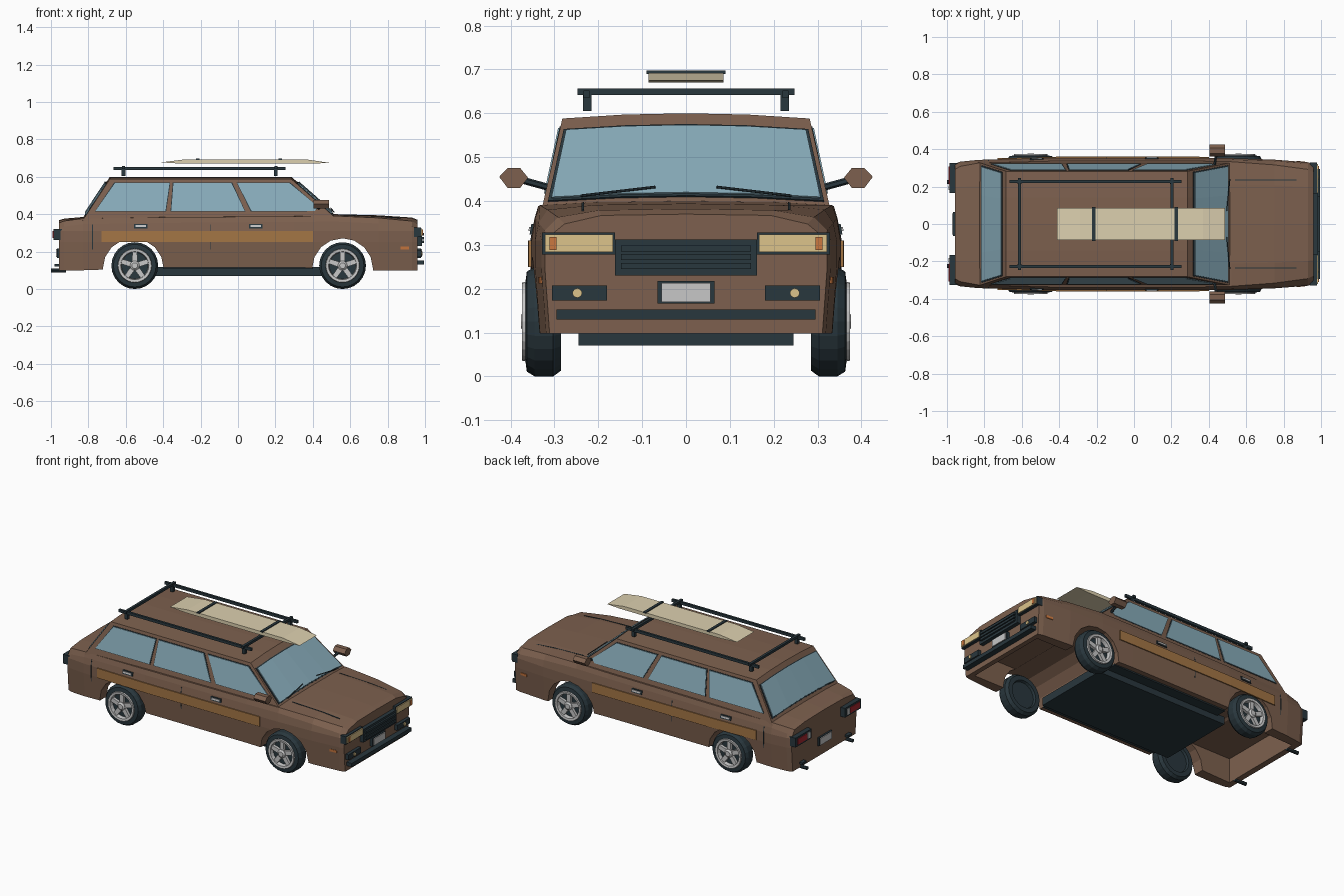
import bpy, bmesh, math
from mathutils import Vector, Matrix

if "Cube" in bpy.data.objects:
    bpy.data.objects.remove(bpy.data.objects["Cube"])


def material(name, r, g, b):
    m = bpy.data.materials.new(name)
    m.use_nodes = True
    m.diffuse_color = (r, g, b, 1)
    m.node_tree.nodes["Principled BSDF"].inputs["Base Color"].default_value = (r, g, b, 1)
    return m


BROWN = material("brown paint", 0.205, 0.118, 0.077)
GLASS = material("blue glass", 0.25, 0.42, 0.5)
DARK = material("dark trim", 0.022, 0.038, 0.047)
CREAM = material("cream board", 0.72, 0.63, 0.43)
WOOD = material("wood panel", 0.37, 0.18, 0.06)
YELLOW = material("yellow lamp", 0.72, 0.55, 0.26)
ORANGE = material("orange lamp", 0.6, 0.19, 0.05)
RED = material("red lamp", 0.38, 0.02, 0.03)
SILVER = material("light grey", 0.57, 0.57, 0.57)


# ---- helpers ----
def finish(name, bm, mat, mirror=False):
    bmesh.ops.recalc_face_normals(bm, faces=bm.faces[:])
    me = bpy.data.meshes.new(name)
    bm.to_mesh(me)
    bm.free()
    me.materials.append(mat)
    ob = bpy.data.objects.new(name, me)
    bpy.context.collection.objects.link(ob)
    if mirror:
        mod = ob.modifiers.new("mirror", 'MIRROR')
        mod.use_axis = (False, True, False)
    return ob


def prism(name, polys, mat, vec, mirror=False):
    """Each polygon thickened along vec."""
    bm = bmesh.new()
    for poly in polys:
        a = [bm.verts.new(p) for p in poly]
        b = [bm.verts.new(Vector(p) + Vector(vec)) for p in poly]
        bm.faces.new(a)
        bm.faces.new(b)
        for i in range(len(a)):
            j = (i + 1) % len(a)
            bm.faces.new((a[i], a[j], b[j], b[i]))
    return finish(name, bm, mat, mirror)


def box(name, x, y, z, mat, mirror=False):
    return prism(name, [[(x[0], y[0], z[0]), (x[1], y[0], z[0]), (x[1], y[1], z[0]), (x[0], y[1], z[0])]],
                 mat, (0, 0, z[1] - z[0]), mirror)


def skin(name, fn, us, vs, mat, vec, mirror=False):
    """Plate following the surface fn(u, v)."""
    cells = [[fn(u0, v0), fn(u1, v0), fn(u1, v1), fn(u0, v1)]
             for u0, u1 in zip(us, us[1:]) for v0, v1 in zip(vs, vs[1:])]
    return prism(name, cells, mat, vec, mirror)


def beam(name, p, q, r, mat, mirror=False, sides=6):
    p, q = Vector(p), Vector(q)
    rot = (q - p).to_track_quat('Z', 'Y').to_matrix().to_4x4()
    bm = bmesh.new()
    bmesh.ops.create_cone(bm, cap_ends=True, segments=sides, radius1=r, radius2=r,
                          depth=(q - p).length, matrix=Matrix.Translation((p + q) / 2) @ rot)
    return finish(name, bm, mat, mirror)


def loft(bm, rows, closed):
    vr = [[bm.verts.new(p) for p in row] for row in rows]
    n = len(rows[0])
    for a, b in zip(vr, vr[1:]):
        for i in range(n if closed else n - 1):
            j = (i + 1) % n
            bm.faces.new((a[i], a[j], b[j], b[i]))
    return vr


def lathe(name, profile, x, z, mat, segs=24, caps=True):
    rows = [[(x + r * math.cos(k * math.tau / segs), y, z + r * math.sin(k * math.tau / segs))
             for k in range(segs)] for r, y in profile]
    bm = bmesh.new()
    vr = loft(bm, rows, True)
    if caps:
        bm.faces.new(vr[0])
        bm.faces.new(vr[-1])
    return finish(name, bm, mat, True)


# ---- lower body: x, half width, top, shoulder inset, bottom ----
STATIONS = [(-0.957, 0.322, 0.368, 0.03, 0.098), (-0.93, 0.333, 0.376, 0.025, 0.098),
            (-0.83, 0.343, 0.385, 0.017, 0.10), (-0.4, 0.354, 0.392, 0.017, 0.115),
            (0.3, 0.354, 0.397, 0.017, 0.115), (0.52, 0.352, 0.4, 0.019, 0.11),
            (0.75, 0.344, 0.394, 0.028, 0.098), (0.93, 0.33, 0.382, 0.038, 0.098),
            (0.96, 0.322, 0.37, 0.045, 0.098)]


def half_section(x):
    for a, b in zip(STATIONS, STATIONS[1:]):
        if x <= b[0]:
            break
    t = (x - a[0]) / (b[0] - a[0])
    w, top, s, bot = [p + (q - p) * t for p, q in zip(a[1:], b[1:])]
    return [(w - 0.011, bot), (w, 0.25), (w, 0.31), (w - 0.008, top - 0.03 - s / 2),
            (w - s, top - s / 2), (w * 0.6, top - 0.003), (0, top)]


def side(x, z):
    pts = half_section(x)
    for (y0, z0), (y1, z1) in zip(pts, pts[1:]):
        if z <= z1:
            break
    return (x, y0 + (y1 - y0) * (z - z0) / (z1 - z0) - 0.003, z)


def hood(x, y):
    (y0, z0), (y1, z1) = half_section(x)[4:6]
    return (x, y, z0 + (z1 - z0) * (y - y0) / (y1 - y0) - 0.003)


rows = []
for st in STATIONS:
    h = half_section(st[0])
    rows.append([(st[0], y, z) for y, z in h] + [(st[0], -y, z) for y, z in h[-2::-1]])
bm = bmesh.new()
vr = loft(bm, rows, True)
bm.faces.new(vr[0])
bm.faces.new(vr[-1])
body = finish("lower_body", bm, BROWN)

# wheel arches and hollow ends cut from the body
WHEELS = (-0.552, 0.559)
cutters = [beam("arch_cutter", (x, -0.6, 0.108), (x, 0.6, 0.108), 0.163, DARK, sides=16)
           for x in (-0.56, 0.559)]
cutters += [box("cavity_cutter", x, (-0.27, 0.27), (0, 0.25), DARK) for x in ((0.6, 0.93), (-0.92, -0.6))]
bpy.context.view_layer.objects.active = body
for c in cutters:
    c.hide_render = True
    mod = body.modifiers.new("cut", 'BOOLEAN')
    mod.operation = 'DIFFERENCE'
    mod.object = c
    bpy.ops.object.modifier_apply(modifier=mod.name)
    bpy.data.objects.remove(c)
box("floor_pan", (-0.45, 0.46), (-0.245, 0.245), (0.07, 0.118), DARK)
box("underside", (-0.4, 0.4), (-0.31, 0.31), (0.107, 0.116), DARK)

# ---- cabin ----
CABIN = [(-0.835, 0.331, 0.372), (-0.685, 0.282, 0.6), (0.285, 0.282, 0.6), (0.53, 0.331, 0.385)]
F = (-1, -0.5, 0, 0.5, 1)


def cabin_point(i, t, f):
    x, w, z = [p + (q - p) * t for p, q in zip(CABIN[i], CABIN[i + 1])]
    return (x, f * w, z - 0.012 * f * f)


bm = bmesh.new()
vr = loft(bm, [[cabin_point(min(i, 2), 1 if i == 3 else 0, f) for f in F] for i in range(4)], False)
for k in (0, -1):
    bm.faces.new([r[k] for r in vr])
finish("cabin", bm, BROWN)

# windshield and rear window with dark seals
for name, i, t0, t1, vx in (("windshield", 2, 0.15, 0.865, 1), ("rear_window", 0, 0.15, 0.86, -1)):
    for part, grow, lift, mat in (("seal", 0.022, 0.003, DARK), ("glass", 0, 0.006, GLASS)):
        skin(name + "_" + part, lambda t, f: cabin_point(i, t, f * (0.945 + grow)),
             (t0 - grow, t1 + grow), F, mat, (vx * lift, 0, lift))


# side windows with thin seals
def cabin_side(x, z):
    return (x, 0.327 - 0.049 * (z - 0.36) / 0.228, z)


WINDOWS = [[(-0.762, 0.417), (-0.658, 0.566), (-0.366, 0.566), (-0.388, 0.417)],
           [(-0.357, 0.417), (-0.345, 0.566), (-0.035, 0.566), (0.036, 0.417)],
           [(0.073, 0.417), (-0.004, 0.566), (0.275, 0.566), (0.428, 0.44), (0.41, 0.417)]]
for part, grow, lift, mat in (("seals", 0.004, 0.006, DARK), ("glass", 0, 0.009, GLASS)):
    polys = []
    for w in WINDOWS:
        cx = sum(p[0] for p in w) / len(w)
        polys.append([cabin_side(x + math.copysign(grow, x - cx), z + math.copysign(grow, z - 0.49))
                      for x, z in w])
    prism("side_window_" + part, polys, mat, (0, lift, 0), True)

# ---- side trim ----
skin("wood_panel", side, (-0.73, -0.4, 0.3, 0.4), (0.25, 0.31), WOOD, (0, 0.009, 0), True)
for x in (-0.78, -0.15):
    skin("door_gap", side, (x, x + 0.004), (0.21, 0.25, 0.31, 0.345), DARK, (0, 0.004, 0), True)
for x in (-0.52, 0.094):
    skin("door_handle_cup", side, (x - 0.036, x + 0.036), (0.324, 0.347), DARK, (0, 0.008, 0), True)
    skin("door_handle", side, (x - 0.028, x + 0.028), (0.331, 0.341), SILVER, (0, 0.012, 0), True)
skin("side_marker", side, (0.87, 0.915), (0.212, 0.227), ORANGE, (0, 0.007, 0), True)
skin("hood_line", hood, (0.54, 0.75, 0.87), (0.233, 0.238), DARK, (0, 0, 0.005), True)
beam("wiper", (0.513, 0.24, 0.412), (0.496, 0.07, 0.432), 0.003, DARK, True)

# door mirrors
prism("door_mirror", [[(0.405, 0.36, 0.453), (0.405, 0.378, 0.475), (0.405, 0.407, 0.475),
                       (0.405, 0.426, 0.455), (0.405, 0.407, 0.43), (0.405, 0.378, 0.43)]],
      BROWN, (0.082, 0, 0), True)
beam("mirror_arm", (0.43, 0.31, 0.43), (0.44, 0.375, 0.448), 0.008, DARK, True)

# ---- nose ----
box("headlamp_frame", (0.94, 0.978), (0.162, 0.328), (0.278, 0.328), DARK, True)
box("headlamp", (0.95, 0.984), (0.167, 0.322), (0.284, 0.323), YELLOW, True)
box("indicator", (0.95, 0.988), (0.295, 0.311), (0.288, 0.318), ORANGE, True)
box("grille", (0.94, 0.984), (-0.162, 0.162), (0.23, 0.312), DARK)
for z in (0.252, 0.272, 0.292):
    box("grille_slat", (0.98, 0.995), (-0.148, 0.148), (z - 0.007, z + 0.007), DARK)
box("fog_lamp_housing", (0.94, 0.98), (0.18, 0.305), (0.173, 0.207), DARK, True)
beam("fog_lamp", (0.96, 0.248, 0.19), (0.986, 0.248, 0.19), 0.011, YELLOW, True, 10)
box("front_bumper_strip", (0.94, 0.995), (-0.295, 0.295), (0.13, 0.153), DARK)

# ---- tail ----
box("tail_lamp_frame", (-0.987, -0.94), (0.165, 0.325), (0.262, 0.32), DARK, True)
box("tail_lamp", (-0.991, -0.95), (0.212, 0.308), (0.273, 0.309), RED, True)
box("reverse_lamp", (-0.991, -0.95), (0.182, 0.207), (0.273, 0.309), SILVER, True)
box("rear_bumper_block", (-0.98, -0.94), (0.205, 0.245), (0.12, 0.133), DARK, True)
beam("exhaust_pipe", (-1.0, 0.225, 0.098), (-0.92, 0.225, 0.098), 0.011, DARK, True, 8)
for a, b, c in ((0.94, 0.978, 0.983), (-0.94, -0.968, -0.973)):
    box("plate_frame", (a, b), (-0.065, 0.065), (0.166, 0.217), DARK)
    box("blank_plate", (a, c), (-0.056, 0.056), (0.17, 0.213), SILVER)

# ---- wheels ----
for x in WHEELS:
    lathe("tyre", [(0.08, 0.3), (0.085, 0.285), (0.112, 0.285), (0.125, 0.303), (0.125, 0.345),
                   (0.114, 0.363), (0.091, 0.366), (0.078, 0.348)], x, 0.125, DARK)
    lathe("rim_ring", [(0.092, 0.36), (0.089, 0.374), (0.075, 0.372), (0.071, 0.347)],
          x, 0.125, SILVER, caps=False)
    lathe("hub_cap", [(0.026, 0.345), (0.026, 0.368), (0.016, 0.376)], x, 0.125, SILVER, 10)
    spokes = []
    for k in range(5):
        a = math.tau * k / 5 + math.pi / 2
        c, s = math.cos(a), math.sin(a)
        spokes.append([(x + r * c - w * s, 0.346, 0.125 + r * s + w * c)
                       for r, w in ((0.015, -0.014), (0.078, -0.013), (0.078, 0.013), (0.015, 0.014))])
    prism("wheel_spokes", spokes, SILVER, (0, 0.019, 0), True)

# ---- roof rack and board ----
box("rack_rail", (-0.665, 0.255), (0.22, 0.234), (0.635, 0.652), DARK, True)
for x in (-0.612, 0.202):
    box("rack_crossbar", (x - 0.008, x + 0.008), (-0.247, 0.247), (0.642, 0.657), DARK)
    box("rack_post", (x - 0.01, x + 0.01), (0.215, 0.235), (0.605, 0.645), DARK, True)
prism("surfboard", [[(x, -0.085, z) for x, z in ((-0.413, 0.677), (-0.29, 0.692), (0.37, 0.692),
                                                 (0.487, 0.675), (0.4, 0.67), (-0.3, 0.67))]],
      CREAM, (0, 0.17, 0))
for x in (-0.215, 0.225):
    box("board_strap", (x - 0.009, x + 0.009), (-0.09, 0.09), (0.69, 0.697), DARK)
